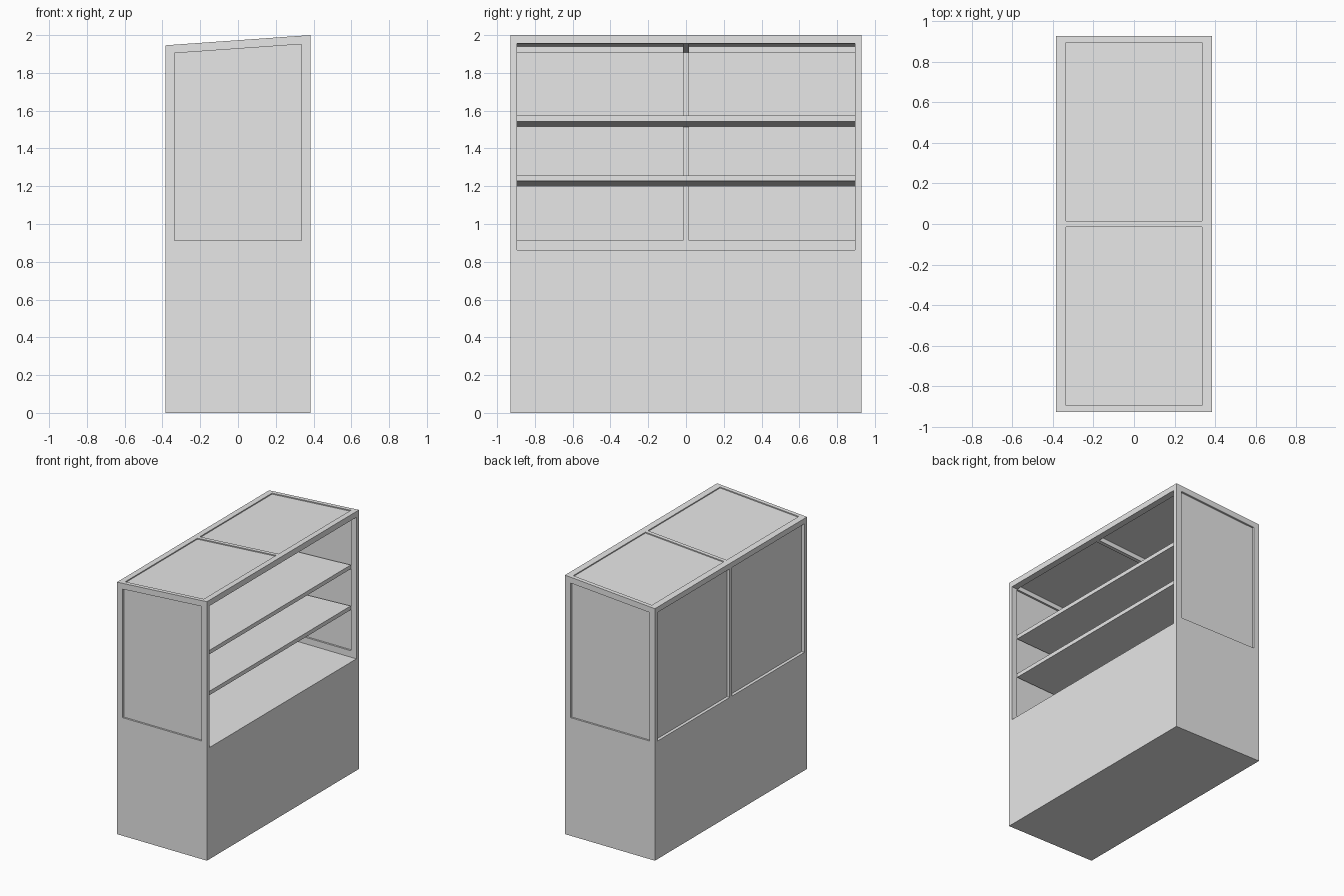
import bpy
import bmesh

if "Cube" in bpy.data.objects:
    bpy.data.objects.remove(bpy.data.objects["Cube"], do_unlink=True)

grey = bpy.data.materials.new("plain grey")
grey.use_nodes = True
colour = (0.8, 0.8, 0.8, 1)
grey.diffuse_color = colour
grey.node_tree.nodes["Principled BSDF"].inputs["Base Color"].default_value = colour

# Main dimensions
X, Y = 0.384, 0.928            # outer half sizes
XI, YI = 0.336, 0.896          # inner half sizes
FLOOR, SILL = 0.862, 0.912     # top of the base, top of the window sills
BAR = 0.015                    # half width of the middle bars
RAIL = 0.045                   # roof frame thickness


def roof(x, drop=0.0):
    """Height of the sloping roof at x."""
    return 1.973 + 0.0703 * x - drop


def prism(name, x0, x1, y0, y1, low, high):
    """Box along y whose bottom and top heights may depend on x."""
    bm = bmesh.new()
    section = [(x0, low(x0)), (x1, low(x1)), (x1, high(x1)), (x0, high(x0))]
    face = bm.faces.new([bm.verts.new((x, y0, z)) for x, z in section])
    moved = bmesh.ops.extrude_face_region(bm, geom=[face])["geom"]
    bmesh.ops.translate(bm, vec=(0, y1 - y0, 0),
                        verts=[v for v in moved if isinstance(v, bmesh.types.BMVert)])
    bmesh.ops.recalc_face_normals(bm, faces=bm.faces)
    mesh = bpy.data.meshes.new(name)
    bm.to_mesh(mesh)
    bm.free()
    mesh.materials.append(grey)
    obj = bpy.data.objects.new(name, mesh)
    bpy.context.collection.objects.link(obj)
    return obj


def level(z):
    return lambda x: z


def sloped(drop):
    return lambda x: roof(x, drop)


def cut(target, cutter):
    mod = target.modifiers.new("cut", "BOOLEAN")
    mod.operation = "DIFFERENCE"
    mod.solver = "EXACT"
    mod.object = cutter
    bpy.context.view_layer.objects.active = target
    bpy.ops.object.modifier_apply(modifier=mod.name)
    bpy.data.objects.remove(cutter, do_unlink=True)


# Cabinet body: solid base with an open display frame above
body = prism("cabinet_body", -X, X, -Y, Y, level(0), sloped(0))
cut(body, prism("inside", -XI, 1, -YI, YI, level(FLOOR), sloped(RAIL)))
cut(body, prism("end_windows", -XI, XI, -2, 2, level(SILL), sloped(RAIL)))
head = roof(-XI, RAIL)
for y0, y1 in ((-YI, -BAR), (BAR, YI)):
    cut(body, prism("rear_window", -1, -0.2, y0, y1, level(SILL), level(head)))
    cut(body, prism("roof_window", -XI, XI, y0, y1, level(1.7), level(2.5)))

# Thin panes set into the frame
PANE = 0.004
for side, y0, y1 in (("front", -YI, -BAR), ("back", BAR, YI)):
    prism(side + "_roof_pane", -XI, XI, y0, y1, sloped(0.01), sloped(0.01 - PANE / 2))
    mid = -0.36
    prism(side + "_rear_pane", mid, mid + PANE, y0, y1, level(SILL), level(head))
for side, s in (("front", -1), ("back", 1)):
    y = s * (Y + YI) / 2
    prism(side + "_end_pane", -XI, XI, y - PANE / 2, y + PANE / 2,
          level(SILL), sloped(RAIL))

# Two shelves, rising slightly towards the open side
for name, z in (("lower_shelf", 1.227), ("upper_shelf", 1.543)):
    def bottom(x, z=z):
        return z - 0.029 * (XI - x) / (2 * XI)

    def top(x, z=z):
        return bottom(x, z) + 0.031
    prism(name, -XI, XI, -YI, YI, bottom, top)
